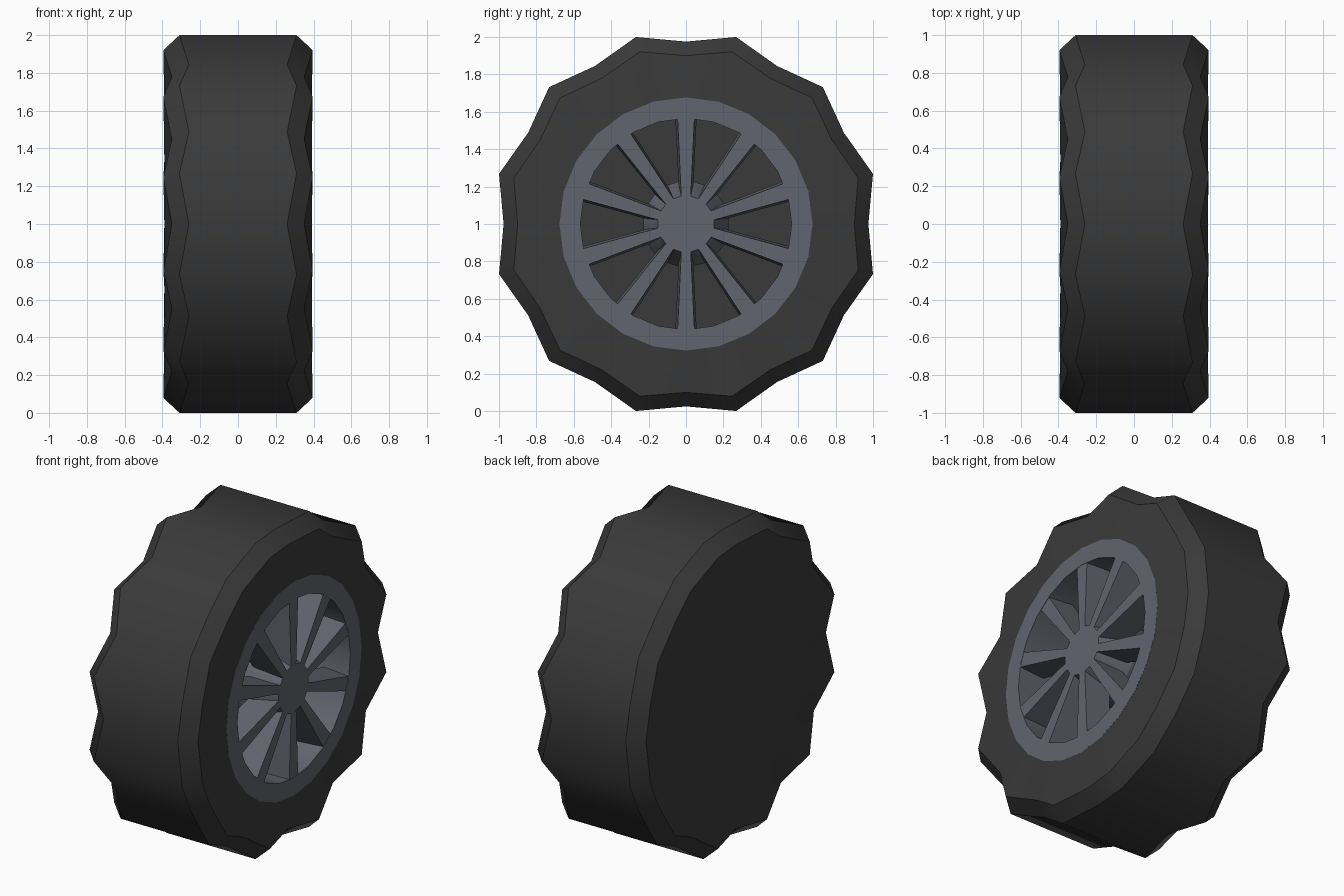
import bpy, bmesh, math
from mathutils import Vector

if "Cube" in bpy.data.objects:
    bpy.data.objects.remove(bpy.data.objects["Cube"])

def material(name, col):
    m = bpy.data.materials.new(name)
    m.diffuse_color = (*col, 1)
    m.use_nodes = True
    m.node_tree.nodes["Principled BSDF"].inputs["Base Color"].default_value = m.diffuse_color
    return m

RUBBER = material("dark_rubber", (0.042, 0.042, 0.042))
METAL = material("grey_metal", (0.120, 0.129, 0.158))

def point(x, r, a):
    # polar position around the wheel axle, which runs along x at z = 1
    return Vector((x, r * math.cos(a), 1 + r * math.sin(a)))

def finish(bm, name, mat, smooth=False):
    if smooth:
        for f in bm.faces:
            f.smooth = len(f.verts) <= 4
    me = bpy.data.meshes.new(name)
    bm.to_mesh(me)
    bm.free()
    me.materials.append(mat)
    ob = bpy.data.objects.new(name, me)
    bpy.context.collection.objects.link(ob)
    return ob

def lathe(name, mat, profile, n, cap_start=False, cap_end=False, phase=0.0):
    # profile rows: (x, r) or (x_peak, r_peak, x_valley, r_valley); ring edges stay sharp
    bm = bmesh.new()
    rings = []
    for row in profile:
        ring = []
        for i in range(n):
            x, r = row[:2] if i % 2 or len(row) == 2 else row[2:]
            ring.append(bm.verts.new(point(x, r, phase + math.tau * i / n)))
        rings.append(ring)
    for a, b in zip(rings, rings[1:]):
        for i in range(n):
            j = (i + 1) % n
            bm.faces.new((a[i], a[j], b[j], b[i]))
    if cap_start:
        bm.faces.new(rings[0][::-1])
    if cap_end:
        bm.faces.new(rings[-1])
    for ring in rings:
        for i in range(n):
            e = bm.edges.get((ring[i], ring[(i + 1) % n]))
            if e:
                e.smooth = False
    bm.normal_update()
    return finish(bm, name, mat, True)

# Tyre: wavy 24-sided tread with chamfered shoulders and a closed back
lathe("tyre", RUBBER, [
    (0.39, 0.675),
    (0.395, 0.953, 0.35, 0.90),
    (0.31, 1.035, 0.26, 0.975),
    (-0.31, 1.035, -0.26, 0.975),
    (-0.395, 0.953, -0.35, 0.90),
    (-0.39, 0.675)], 24, cap_end=True)

# Rim: flat outer ring and deep barrel
lathe("rim", METAL, [(0.0, 0.565), (0.392, 0.565), (0.392, 0.677)], 24)

# Dark plate at the bottom of the barrel
bm = bmesh.new()
bm.faces.new([bm.verts.new(point(0.0, 0.566, math.tau * i / 24)) for i in range(24)])
finish(bm, "inner_plate", RUBBER)

# Hub: tapered, ten-sided
lathe("hub", METAL, [(0.39, 0.157), (0.19, 0.24), (0.0, 0.24)], 10,
      cap_start=True, phase=math.radians(18))

# Spokes: ten deep fins, wider at the rim and slightly wider behind
bm = bmesh.new()
for k in range(10):
    a = math.radians(90 + 36 * k)
    out = point(0, 1, a) - Vector((0, 0, 1))
    side = Vector((0, -out.z, out.y))
    def corner(x, r, w):
        return bm.verts.new(Vector((x, 0, 1)) + out * r + side * w)
    front = [corner(0.39, r, w) for r, w in
             ((0.14, -0.025), (0.57, -0.045), (0.57, 0.045), (0.14, 0.025))]
    back = [corner(0.22, r, w) for r, w in
            ((0.14, -0.036), (0.57, -0.057), (0.57, 0.057), (0.14, 0.036))]
    bm.faces.new(front)
    bm.faces.new(back[::-1])
    for i in range(4):
        j = (i + 1) % 4
        bm.faces.new((front[j], front[i], back[i], back[j]))
bmesh.ops.recalc_face_normals(bm, faces=bm.faces)
finish(bm, "spokes", METAL)
